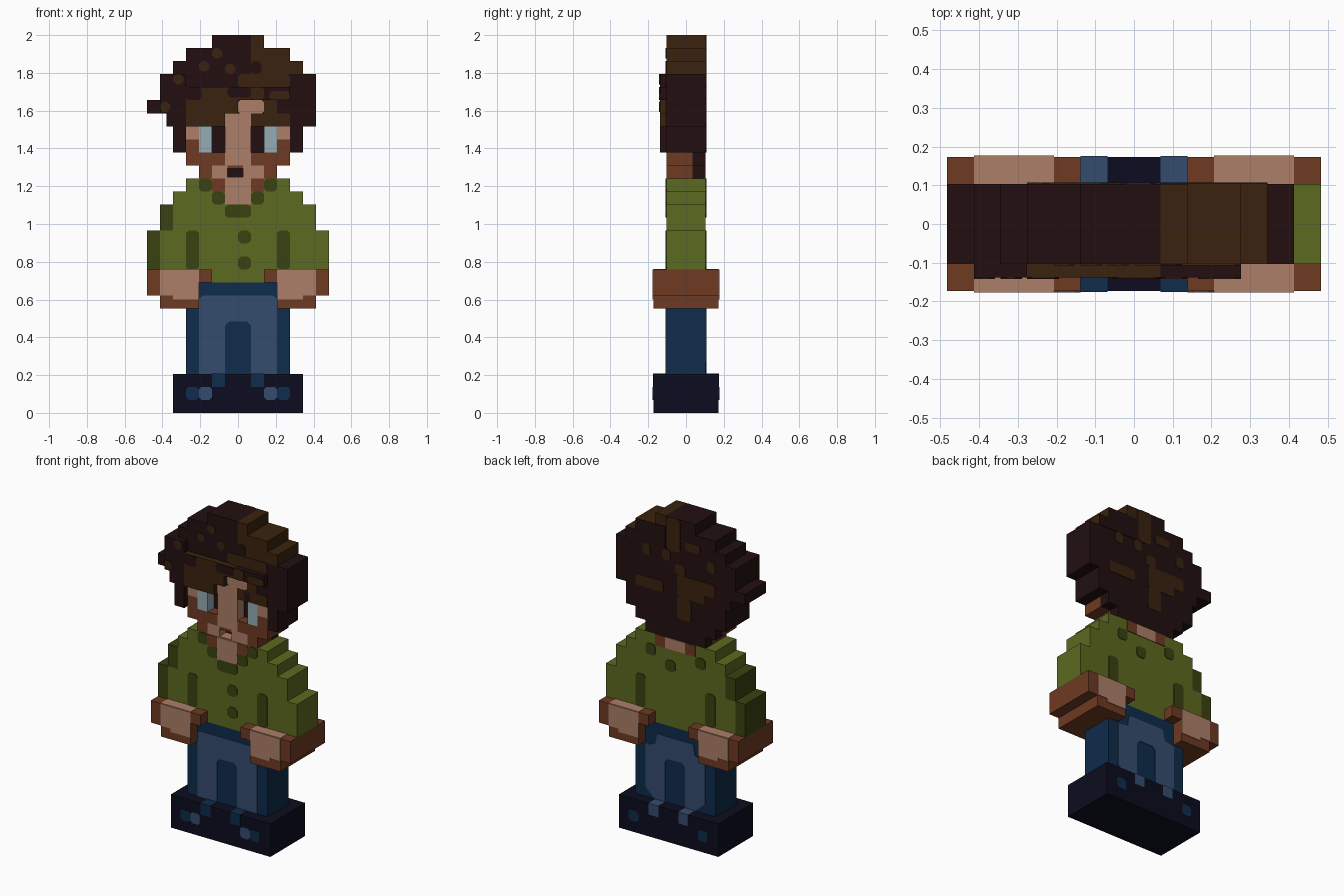
import bpy, bmesh

if "Cube" in bpy.data.objects:
    bpy.data.objects.remove(bpy.data.objects["Cube"])

U = 2 / 29          # one block; columns run 0-14 along x, rows 0-29 along z
COLORS = {
    "dark_hair": (.016, .0048, .005), "brown_hair": (.042, .016, .0045),
    "light_skin": (.413, .209, .138), "tan_skin": (.156, .042, .016),
    "eye_blue": (.296, .413, .456), "green": (.107, .144, .014),
    "dark_green": (.042, .054, .005), "navy": (.0044, .025, .069),
    "denim": (.034, .072, .156), "shoe_black": (.0037, .0037, .014),
}
MATS = {}
for key, rgb in COLORS.items():
    m = bpy.data.materials.new(key)
    m.use_nodes = True
    m.diffuse_color = (*rgb, 1)
    bsdf = m.node_tree.nodes["Principled BSDF"]
    bsdf.inputs["Base Color"].default_value = (*rgb, 1)
    bsdf.inputs["Roughness"].default_value = .9
    MATS[key] = m


def prism(name, mat, outline, y0, y1):
    """Extrude an outline of (column, row) points from depth y0 to y1."""
    bm = bmesh.new()
    face = bm.faces.new([bm.verts.new(((c - 7) * U, y0 * U, r * U)) for c, r in outline])
    ext = bmesh.ops.extrude_face_region(bm, geom=[face])
    verts = [v for v in ext["geom"] if isinstance(v, bmesh.types.BMVert)]
    bmesh.ops.translate(bm, verts=verts, vec=(0, (y1 - y0) * U, 0))
    bmesh.ops.recalc_face_normals(bm, faces=bm.faces)
    me = bpy.data.meshes.new(name)
    bm.to_mesh(me)
    bm.free()
    me.materials.append(MATS[mat])
    ob = bpy.data.objects.new(name, me)
    bpy.context.collection.objects.link(ob)
    return ob


def steps(name, mat, spans, y0=-1.5, y1=1.5):
    """Stepped silhouette from spans (row0, row1, col0, col1), bottom to top."""
    right, left = [], []
    for r0, r1, c0, c1 in spans:
        for r in (r0, r1):
            for side, c in ((right, c1), (left, c0)):
                if not side or side[-1] != (c, r):
                    side.append((c, r))
    return prism(name, mat, right + left[::-1], y0, y1)


def box(name, mat, c0, c1, r0, r1, y0=-1.5, y1=1.5):
    return steps(name, mat, [(r0, r1, c0, c1)], y0, y1)


def paint(name, mat, c0, c1, r0, r1, y=-1.5, cut=.2, thick=.06):
    """Thin plate with clipped corners lying on the face at depth y."""
    k = cut
    pts = [(c0 + k, r0), (c1 - k, r0), (c1, r0 + k), (c1, r1 - k),
           (c1 - k, r1), (c0 + k, r1), (c0, r1 - k), (c0, r0 + k)]
    if k == 0:
        pts = [(c0, r0), (c1, r0), (c1, r1), (c0, r1)]
    return prism(name, mat, pts, y, y + (thick if y > 0 else -thick))


def both(fn, name, mat, c0, c1, *rest, **kw):
    """Make a piece and its mirror image."""
    fn("right_" + name, mat, c0, c1, *rest, **kw)
    fn("left_" + name, mat, 14 - c1, 14 - c0, *rest, **kw)


# Shoes
box("shoes", "shoe_black", 2, 12, 0, 3, -2.5, 2.5)
both(box, "front_lace", "navy", 5, 6, 2, 3.03, -2.54, -1.5)
both(paint, "front_shoe_light", "denim", 4, 5, 1, 2, -2.5)
both(paint, "front_shoe_dark", "navy", 3, 4, 1, 2, -2.5)
both(box, "back_lace", "denim", 5, 6, 2, 3.03, 1.5, 2.54)
both(paint, "back_shoe_spot", "navy", 3, 4, 1, 2, 2.5)

# Trousers, faded on both faces
box("trousers", "navy", 3, 11, 3, 10)
arch = [(4, 3), (6, 3), (6, 6.7), (6.3, 7), (7.7, 7), (8, 6.7), (8, 3), (10, 3),
        (10, 8.7), (9.7, 9), (4.3, 9), (4, 8.7)]
prism("front_denim_fade", "denim", arch, -1.56, -1.5)
back_arch = [(4, 3.9), (5, 3), (6, 3), (6, 6.7), (6.3, 7), (7.7, 7), (8, 6.7), (8, 3),
             (9, 3), (10, 3.9), (10, 7.8), (9, 8), (8.8, 9), (5.2, 9), (5, 8), (4, 7.8)]
prism("back_denim_fade", "denim", back_arch, 1.5, 1.56)

# Shirt with a shaded right sleeve
steps("shirt", "green", [(10, 11, 3, 11), (11, 14, 1, 14), (14, 16, 2, 13),
                         (16, 17, 2, 12), (17, 18, 3, 11)])
box("right_sleeve", "dark_green", 0, 1, 11, 14)
box("right_shoulder", "dark_green", 1, 2, 14, 16)
for side, y in (("front", -1.5), ("back", 1.5)):
    both(paint, side + "_sleeve_fold", "dark_green", 3, 4, 11, 14, y)
for r in (11, 13):
    paint("button", "dark_green", 7, 8, r, r + 1, -1.5, .25)
paint("collar_bottom", "dark_green", 6, 8, 15, 16)
both(paint, "collar", "dark_green", 5, 6, 16, 17)
both(paint, "collar_tip", "dark_green", 4, 5, 17, 18)
paint("back_collar_spot", "dark_green", 7, 8, 15, 16, 1.5)
both(paint, "back_collar_tip", "dark_green", 4, 5, 16, 17, 1.5)

# Neck
for side, y in (("front", -1.5), ("back", 1.5)):
    paint(side + "_neck", "light_skin", 6, 8, 16 if y < 0 else 17, 18, y, 0)
    both(paint, side + "_neck_shade", "tan_skin", 5, 6, 17, 18, y, 0)

# Hands and forearms
for side, mir in (("right", False), ("left", True)):
    def X(a, b):
        return (14 - b, 14 - a) if mir else (a, b)
    s = [(8, 9, *X(1, 4)), (9, 10, *X(0, 4)), (10, 11, *X(0, 5))]
    steps(side + "_arm", "tan_skin", s, -2.5, 2.5)
    box(side + "_arm_top", "light_skin", *X(1, 4), 10.9, 11.04, -2.5, 2.5)
    for y in (-2.5, 2.5):
        paint(side + "_hand_light", "light_skin", *X(1, 4), 9, 11, y, 0)
        paint(side + "_knuckle_light", "light_skin", *X(2, 4), 8.7, 9, y, 0)

# Head core and face blocks
steps("head_core", "tan_skin", [(18, 19, 4, 10), (19, 22, 3, 11)], -.5, .5)
F = (-1.5, -.5)
both(box, "jaw", "tan_skin", 4, 5, 18, 19, *F)
both(box, "cheek", "tan_skin", 3, 6, 19, 20, *F)
both(box, "temple", "tan_skin", 3, 4, 20, 21, *F)
both(box, "brow", "light_skin", 3, 4, 21, 22, *F)
both(box, "eye", "eye_blue", 4, 5, 20, 22, *F)
both(paint, "pupil", "dark_hair", 5, 6, 20, 22, -.5, 0)
box("nose", "light_skin", 6, 8, 19, 22, *F)
box("chin_right", "light_skin", 5, 6.2, 18, 19, *F)
box("chin_left", "light_skin", 7.4, 9, 18, 19, *F)
box("lower_lip", "light_skin", 6.2, 7.4, 18, 18.1, *F)
box("upper_lip", "tan_skin", 6.2, 7.4, 18.75, 19, *F)
paint("mouth", "dark_hair", 6.2, 7.4, 18.1, 18.75, -.5, 0)
paint("forehead", "light_skin", 6, 8, 22, 23, -1.5, 0)
paint("forehead_top", "light_skin", 7, 9, 23, 24, -1.5, .15)

# Hair mass
steps("hair", "dark_hair", [(22, 23, 1.5, 13), (23, 24, 0, 13), (24, 26, 1, 13),
                            (26, 27, 2, 8), (27, 28, 3, 8), (28, 29, 5, 8)])
steps("hair_crown", "brown_hair", [(26, 27, 8, 12), (27, 28, 8, 11), (28, 29, 8, 9)])
steps("back_hair", "dark_hair", [(18, 19, 4, 10), (19, 20, 3, 11), (20, 22, 2, 12)], .5, 1.5)
both(box, "side_lock", "dark_hair", 2, 3, 20, 22)

# Raised fringe
box("right_lock", "dark_hair", 2, 3, 20, 22, -2, -1.5)
steps("fringe_dark", "dark_hair", [(22, 23, 1.5, 3), (23, 26, 1, 3)], -2, -1.5)
steps("fringe_brown", "brown_hair", [(22, 23, 3, 6), (23, 24, 3, 7), (24, 25, 3, 8)], -2, -1.5)
box("fringe_left", "dark_hair", 8, 11, 24, 25, -2, -1.5)
paint("fringe_left_light", "brown_hair", 8, 9, 24, 25, -2)
paint("fringe_left_streak", "brown_hair", 9.4, 11, 24, 24.7, -2)
paint("fringe_shadow", "dark_hair", 3, 4.2, 24, 25, -2)
paint("fringe_center_shadow", "dark_hair", 6.2, 8, 24.2, 25, -2)

# Painted streaks and spots on the front and back of the hair
paint("front_streak_low", "brown_hair", 8, 11, 22, 23, -1.5, 0)
paint("front_streak_mid", "brown_hair", 9, 10, 23, 24, -1.5, 0)
paint("front_streak_high", "brown_hair", 7, 11, 25, 26, -1.5)
both(paint, "curl", "dark_hair", 5, 5.01, 22, 22.01, -1.5, 0)
paint("brow_curl", "dark_hair", 8.7, 9.3, 22, 23, -1.5)
paint("crown_curl", "dark_hair", 8, 8.8, 26, 27, -1.5)
for c, r, y in ((5, 27.2, -1.5), (4, 26.2, -1.5), (2, 25.2, -2), (1, 23.1, -2), (6, 26, -1.5)):
    paint("hair_spot", "brown_hair", c, c + .8, r, r + .8, y, .25)
BACK = [(8.2, 11, 22, 23), (3, 6.8, 22.8, 24), (4, 6.8, 22, 23), (5.4, 6.8, 20, 22),
        (6, 7, 24, 25), (6.5, 7.8, 26, 29), (4.5, 6, 26.4, 27.2), (3, 3.8, 25, 26),
        (9.5, 10.3, 25, 26), (7.5, 8.3, 25, 26)]
for b in BACK:
    paint("back_hair_streak", "brown_hair", *b, 1.5)
# Dark half of the crown seen from behind
paint("back_crown_shade", "dark_hair", 8, 11, 26, 28, 1.5, 0)
paint("back_crown_edge", "dark_hair", 11, 12, 26, 27, 1.5, 0)
